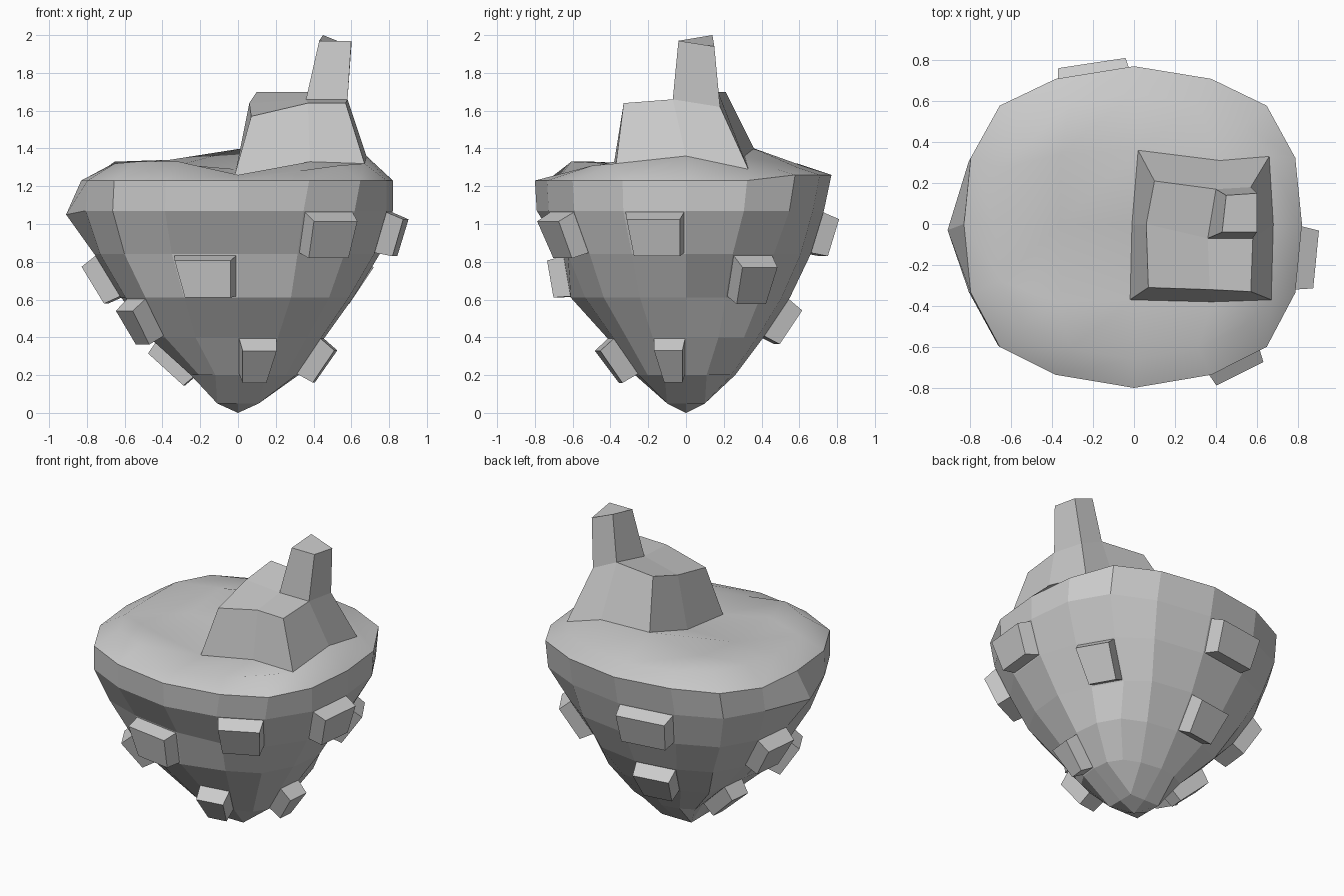
import bpy
import bmesh
from mathutils import Vector

if "Cube" in bpy.data.objects:
    bpy.data.objects.remove(bpy.data.objects["Cube"])

# Plan outline: 16 points counter-clockwise from +x (a rounded square)
Q = [(1, 0), (.96, .42), (.79, .75), (.46, .92)]
OUT = Q + [(0, 1)] + [(-x, y) for x, y in Q[:0:-1]] + [(-1, 0)]
OUT += [(-x, -y) for x, y in Q[1:]] + [(0, -1)] + [(x, -y) for x, y in Q[:0:-1]]
# Matching cells of the 5x5 cap grid
CELL = [(4, 2), (4, 3), (4, 4), (3, 4), (2, 4), (1, 4), (0, 4), (0, 3),
        (0, 2), (0, 1), (0, 0), (1, 0), (2, 0), (3, 0), (4, 0), (4, 1)]


def ring(z, left, right, front, back):
    return [Vector((x * (right if x > 0 else left),
                    y * (back if y > 0 else front), z)) for x, y in OUT]


def finish(name, bm, smooth=False):
    for f in bm.faces:
        f.smooth = smooth
    me = bpy.data.meshes.new(name)
    bm.to_mesh(me)
    bm.free()
    ob = bpy.data.objects.new(name, me)
    bpy.context.collection.objects.link(ob)
    return ob


def bridge(bm, lower, upper):
    n = len(lower)
    for i in range(n):
        j = (i + 1) % n
        bm.faces.new((lower[i], lower[j], upper[j], upper[i]))


def cap(bm, edge, inner, flip=False):
    """Fill a 16-point ring with a 4x4 grid; inner holds the nine middle points by row."""
    grid = {c: v for c, v in zip(CELL, edge)}
    for k, co in enumerate(inner):
        grid[(k % 3 + 1, k // 3 + 1)] = bm.verts.new(co)
    for i in range(4):
        for j in range(4):
            q = [grid[(i, j)], grid[(i + 1, j)], grid[(i + 1, j + 1)], grid[(i, j + 1)]]
            bm.faces.new(q[::-1] if flip else q)


# Tapering rock underside
rows = [ring(.20, .26, .32, .27, .26), ring(.40, .49, .46, .42, .41),
        ring(.61, .62, .61, .58, .55), ring(.84, .76, .75, .68, .66),
        ring(1.07, .84, .82, .79, .73), ring(1.23, .83, .82, .80, .77)]
rows[4][8] = Vector((-.91, -.03, 1.05))
for i, z in ((2, 1.26), (3, 1.26), (4, 1.26), (5, 1.26), (6, 1.25)):
    rows[5][i].z = z
# Dents and swellings: (ring, points) -> shift in x, y
for r, pts, dx, dy in ((2, (1, 2), -.07, -.02), (3, (1, 2), -.05, -.03),
                       (1, (7, 8), .06, 0), (0, (7, 8), .05, 0),
                       (2, (11, 12), 0, -.03), (3, (11, 12), 0, .03),
                       (3, (13, 14), -.03, 0), (4, (13, 14), -.03, 0)):
    for k in pts:
        rows[r][k] += Vector((dx, dy, 0))
bm = bmesh.new()
vr = [[bm.verts.new(c) for c in r] for r in rows]
for a, b in zip(vr, vr[1:]):
    bridge(bm, a, b)
cap(bm, vr[0], [(x * .11, y * .1, .05 if x or y else 0)
                for y in (-1, 0, 1) for x in (-1, 0, 1)], flip=True)
finish("rock_underside", bm)

# Smooth uneven ground on top
edge = ring(1.3, .68, .68, .66, .64)
heights = [1.36, 1.29, 1.29, 1.30, 1.30, 1.32, 1.33, 1.33,
           1.31, 1.32, 1.33, 1.33, 1.26, 1.28, 1.31, 1.32]
for v, z in zip(edge, heights):
    v.z = z
edge[15].xy, edge[0].xy, edge[1].xy = (.67, -.37), (.68, 0), (.66, .33)
mid = [(-.36, -.38, 1.32), (0, -.37, 1.25), (.38, -.38, 1.33),
       (-.36, 0, 1.30), (-.01, 0, 1.29), (.38, 0, 1.35),
       (-.36, .34, 1.34), (.02, .36, 1.40), (.42, .31, 1.36)]
bm = bmesh.new()
rim = [bm.verts.new(c) for c in rows[5]]
top = [bm.verts.new(c) for c in edge]
bridge(bm, rim, top)
cap(bm, top, mid)
finish("ground_top", bm, smooth=True)

# Stepped hill, with the peak growing from its back right quarter
base = [mid[1], mid[2], edge[15], edge[0], edge[1], mid[8], mid[7], mid[4]]
base[0] = (-.02, -.37, 1.25)
shelf = [(.07, -.31, 1.57), (.37, -.32, 1.64), (.57, -.33, 1.64), (.58, -.07, 1.66),
         (.57, .18, 1.62), (.40, .17, 1.70), (.10, .21, 1.70), (.06, 0, 1.64)]
bm = bmesh.new()
b = [bm.verts.new(c) for c in base]
s = [bm.verts.new(c) for c in shelf]
c = bm.verts.new((.36, -.07, 1.66))
bridge(bm, b, s)
for q in ((s[0], s[1], c, s[7]), (s[1], s[2], s[3], c), (s[7], c, s[5], s[6])):
    bm.faces.new(q)
p = [bm.verts.new(k) for k in ((.43, -.04, 1.97), (.60, -.04, 1.97),
                               (.60, .15, 1.94), (.45, .14, 2.0))]
bridge(bm, [c, s[3], s[4], s[5]], p)
bm.faces.new(p)
finish("hill_and_peak", bm)

# Blocks jutting from the rock: (row, segment)
BLOCKS = [(2, 11), (3, 13), (1, 9), (0, 12), (0, 15), (3, 15),
          (2, 7), (3, 4), (1, 4), (2, 1), (0, 7)]
for n, (r, k) in enumerate(BLOCKS):
    j = (k + 1) % 16
    quad = [rows[r][k], rows[r][j], rows[r + 1][j], rows[r + 1][k]]
    mid_pt = sum(quad, Vector()) / 4
    normal = (quad[2] - quad[0]).cross(quad[3] - quad[1]).normalized()
    bm = bmesh.new()
    inner = [bm.verts.new(mid_pt + (q - mid_pt) * .95 - normal * .02) for q in quad]
    outer = [bm.verts.new(mid_pt + (q - mid_pt) * .85 + normal * .095) for q in quad]
    bridge(bm, inner, outer)
    bm.faces.new(outer)
    bm.faces.new(inner[::-1])
    finish(f"rock_block_{n + 1}", bm)
